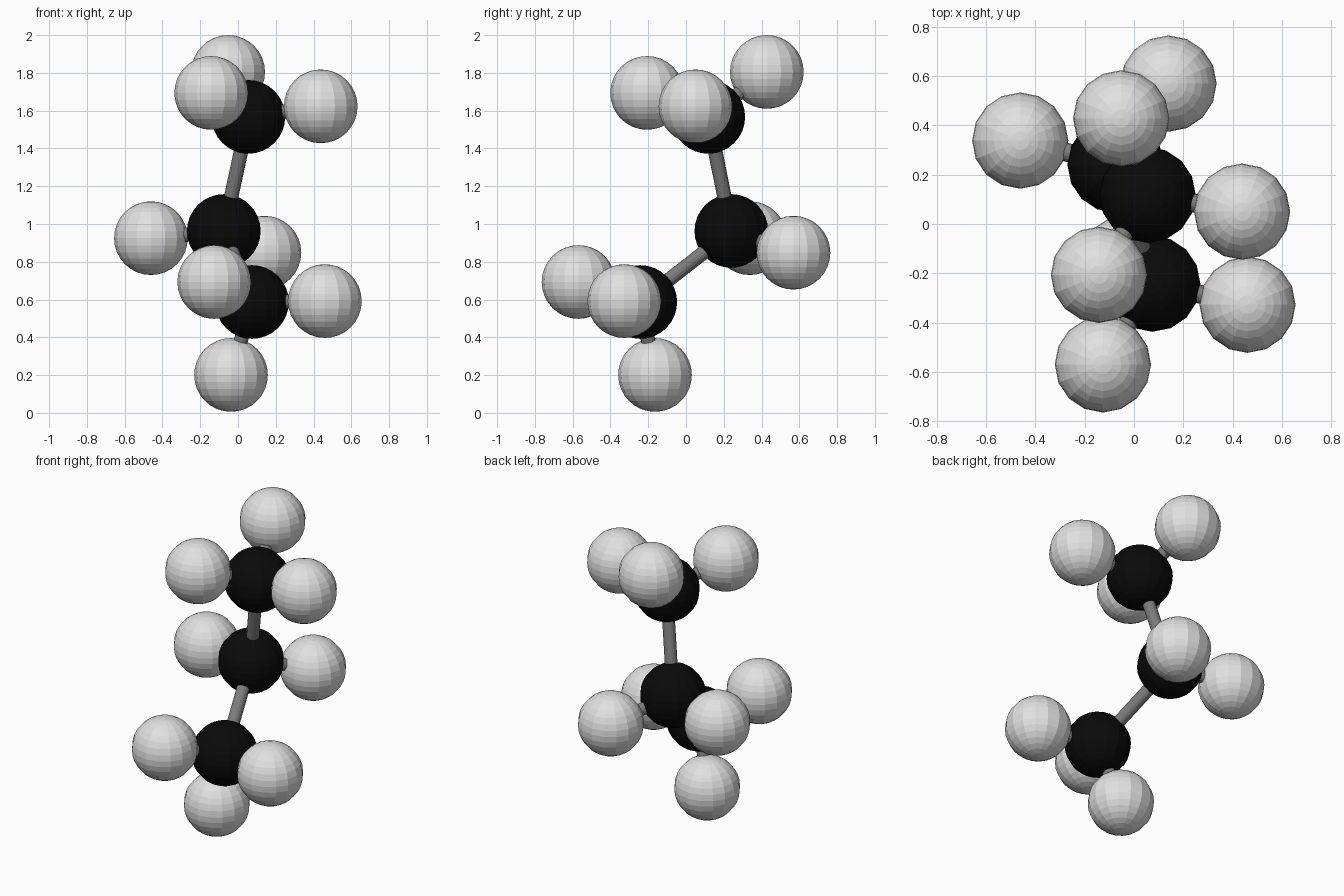
import bpy
from mathutils import Vector

if "Cube" in bpy.data.objects:
    bpy.data.objects.remove(bpy.data.objects["Cube"])

ATOM_R = 0.195
BOND_R = 0.038


def material(name, value):
    m = bpy.data.materials.new(name)
    m.diffuse_color = (value, value, value, 1)
    m.use_nodes = True
    m.node_tree.nodes["Principled BSDF"].inputs["Base Color"].default_value = m.diffuse_color
    return m


black = material("carbon black", 0.003)
light = material("hydrogen light grey", 0.75)
grey = material("bond grey", 0.2)


def atom(name, pos, mat):
    bpy.ops.mesh.primitive_uv_sphere_add(segments=16, ring_count=16, radius=ATOM_R, location=pos)
    ob = bpy.context.object
    ob.name = name
    ob.data.materials.append(mat)


def bond(name, a, b):
    a, b = Vector(a), Vector(b)
    d = b - a
    bpy.ops.mesh.primitive_cylinder_add(vertices=16, radius=BOND_R, depth=d.length, location=(a + b) / 2)
    ob = bpy.context.object
    ob.name = name
    ob.rotation_mode = 'QUATERNION'
    ob.rotation_quaternion = d.to_track_quat('Z', 'Y')
    ob.data.materials.append(grey)


# Each carbon with the hydrogens attached to it, top to bottom
chain = [
    ((0.055, 0.118, 1.567), [(-0.052, 0.428, 1.805), (-0.142, -0.206, 1.694), (0.438, 0.05, 1.623)]),
    ((-0.075, 0.24, 0.963), [(-0.461, 0.338, 0.925), (0.14, 0.569, 0.848)]),
    ((0.074, -0.242, 0.587), [(-0.126, -0.569, 0.693), (0.46, -0.327, 0.592), (-0.037, -0.164, 0.201)]),
]

for i, (c, hydrogens) in enumerate(chain, 1):
    atom(f"carbon_{i}", c, black)
    for j, h in enumerate(hydrogens, 1):
        atom(f"hydrogen_{i}_{j}", h, light)
        bond(f"hydrogen_bond_{i}_{j}", c, h)

# Bonds between neighbouring carbons
for i in range(len(chain) - 1):
    bond(f"carbon_bond_{i + 1}", chain[i][0], chain[i + 1][0])
